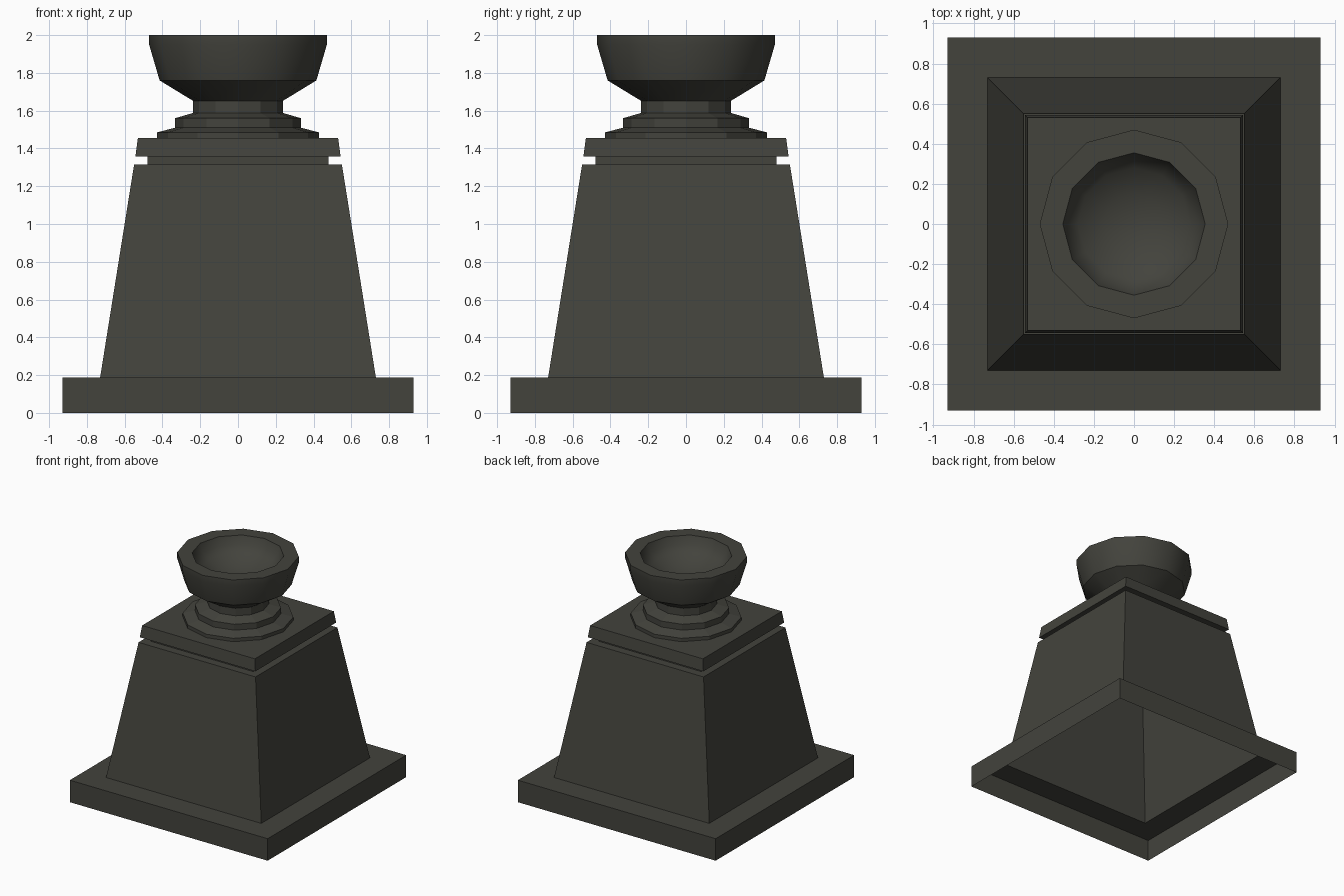
import bpy, bmesh, math

if "Cube" in bpy.data.objects:
    bpy.data.objects.remove(bpy.data.objects["Cube"])

stone = bpy.data.materials.new("dark olive stone")
stone.diffuse_color = (0.056, 0.056, 0.046, 1)
stone.use_nodes = True
stone.node_tree.nodes["Principled BSDF"].inputs["Base Color"].default_value = stone.diffuse_color


def lathe(name, profile, sides, turn=0.0, scale=1.0, smooth=None):
    """Spin (radius, z) points, listed bottom/outside to top/inside."""
    bm = bmesh.new()
    rings = []
    for r, z in profile:
        if r == 0:
            rings.append([bm.verts.new((0, 0, z))] * sides)
            continue
        ring = []
        for i in range(sides):
            a = turn + 2 * math.pi * i / sides
            ring.append(bm.verts.new((r * scale * math.cos(a), r * scale * math.sin(a), z)))
        rings.append(ring)
    for lo, hi in zip(rings, rings[1:]):
        for i in range(sides):
            j = (i + 1) % sides
            quad = [lo[i], lo[j], hi[j], hi[i]]
            bm.faces.new(list(dict.fromkeys(quad)))
    mesh = bpy.data.meshes.new(name)
    bm.to_mesh(mesh)
    bm.free()
    mesh.materials.append(stone)
    obj = bpy.data.objects.new(name, mesh)
    bpy.context.collection.objects.link(obj)
    if smooth:
        bpy.ops.object.select_all(action='DESELECT')
        obj.select_set(True)
        bpy.context.view_layer.objects.active = obj
        bpy.ops.object.shade_smooth_by_angle(angle=math.radians(smooth))
    return obj


def square(name, profile):
    return lathe(name, profile, 4, math.pi / 4, math.sqrt(2))


# Hollow square pedestal, open underneath
square("base_plate", [(0.93, 0), (0.93, 0.187), (0.73, 0.187)])
square("tapered_shaft", [(0.73, 0.187), (0.55, 1.315), (0.48, 1.315)])
square("cap", [(0.48, 1.315), (0.48, 1.358), (0.543, 1.358), (0.53, 1.456), (0, 1.456)])

# Twelve-sided stepped foot
lathe("stepped_foot", [(0.428, 1.456), (0.428, 1.485), (0.333, 1.51), (0.333, 1.56),
                       (0.238, 1.588), (0.238, 1.652)], 12)

# Bowl with flat rim and rounded hollow
lathe("bowl", [(0.238, 1.652), (0.415, 1.76), (0.47, 1.948), (0.47, 2.0), (0.355, 2.0),
               (0.33, 1.93), (0.28, 1.88), (0.15, 1.82), (0, 1.80)], 12, smooth=40)
